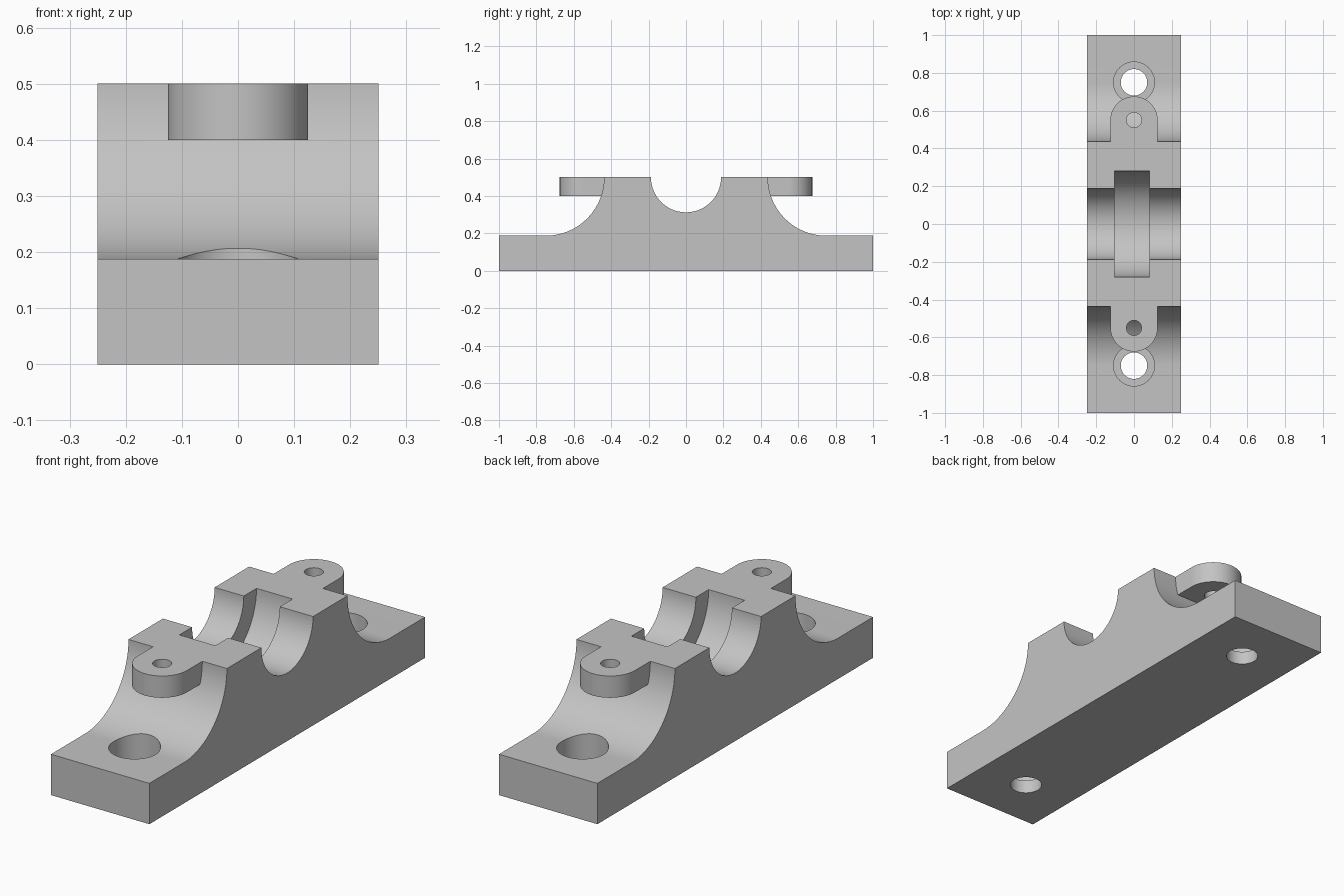
import bpy, bmesh, math
from mathutils import Vector, Matrix

cube = bpy.data.objects.get("Cube")
if cube:
    bpy.data.objects.remove(cube, do_unlink=True)

steel = bpy.data.materials.new("plain grey")
steel.use_nodes = True
GREY = (0.55, 0.55, 0.55, 1)
steel.diffuse_color = GREY
steel.node_tree.nodes["Principled BSDF"].inputs["Base Color"].default_value = GREY

HALF_W, TOP, BASE = 0.25, 0.5, 0.1875
BORE, FILLET, BOLT_Y = 0.1875, 0.3125, 0.75


def arc(cy, cz, r, start, end, n):
    """Points on an arc, angles in degrees."""
    angles = [math.radians(start + (end - start) * i / n) for i in range(n + 1)]
    return [(cy + r * math.cos(a), cz + r * math.sin(a)) for a in angles]


def extrude(name, points, direction):
    """Closed prism from a planar outline."""
    bm = bmesh.new()
    face = bm.faces.new([bm.verts.new(p) for p in points])
    new = bmesh.ops.extrude_face_region(bm, geom=[face])["geom"]
    verts = [g for g in new if isinstance(g, bmesh.types.BMVert)]
    bmesh.ops.translate(bm, verts=verts, vec=Vector(direction))
    bmesh.ops.recalc_face_normals(bm, faces=bm.faces)
    return to_object(name, bm)


def cylinder(name, r, low, high, centre=(0, 0), axis="Z"):
    """Cylinder from low to high along z at (x, y), or along x at (y, z)."""
    bm = bmesh.new()
    bmesh.ops.create_cone(bm, cap_ends=True, segments=96, radius1=r, radius2=r,
                          depth=high - low)
    mid = (low + high) / 2
    if axis == "X":
        m = Matrix.Translation((mid, *centre)) @ Matrix.Rotation(math.pi / 2, 4, "Y")
    else:
        m = Matrix.Translation((*centre, mid))
    bmesh.ops.transform(bm, matrix=m, verts=bm.verts)
    return to_object(name, bm)


def to_object(name, bm):
    mesh = bpy.data.meshes.new(name)
    bm.to_mesh(mesh)
    bm.free()
    mesh.materials.append(steel)
    obj = bpy.data.objects.new(name, mesh)
    bpy.context.collection.objects.link(obj)
    return obj


def combine(target, tool, operation):
    """Apply a boolean and discard the tool."""
    tool.hide_render = True
    mod = target.modifiers.new("cut", "BOOLEAN")
    mod.operation, mod.solver, mod.object = operation, "EXACT", tool
    bpy.context.view_layer.objects.active = target
    bpy.ops.object.modifier_apply(modifier=mod.name)
    bpy.data.objects.remove(tool, do_unlink=True)


# Block: side profile with concave shoulders and a half-round bore
side = [(1, 0), (1, BASE)] + arc(BOLT_Y, TOP, FILLET, 270, 180, 40)
bore = arc(0, TOP, BORE, 0, -180, 48)
other = [(-y, z) for y, z in reversed(side)]
block = extrude("bearing_block", [(-HALF_W, y, z) for y, z in side + bore + other],
                (2 * HALF_W, 0, 0))

# Wider ring groove inside the bore
combine(block, cylinder("groove_cutter", 0.28, -0.102, 0.081, (0, TOP), "X"), "DIFFERENCE")

for s in (1, -1):
    # Rounded ear level with the top, with a small through hole
    outline = [(0.125, 0.4)] + arc(0, 0.55, 0.125, 0, 180, 48) + [(-0.125, 0.4)]
    ear = extrude("cap_ear", [(x, s * y, 0.4) for x, y in outline], (0, 0, TOP - 0.4))
    combine(block, ear, "UNION")
    combine(block, cylinder("ear_hole_cutter", 0.04, 0.35, 0.6, (0, s * 0.55)), "DIFFERENCE")
    # Counterbored mounting hole in the foot
    centre = (0, s * BOLT_Y)
    combine(block, cylinder("counterbore_cutter", 0.108, 0.0625, 0.3, centre), "DIFFERENCE")
    combine(block, cylinder("bolt_hole_cutter", 0.07, -0.1, 0.3, centre), "DIFFERENCE")

# Smooth curved walls, crisp edges
bpy.ops.object.select_all(action="DESELECT")
block.select_set(True)
bpy.context.view_layer.objects.active = block
bpy.ops.object.shade_smooth_by_angle(angle=math.radians(25))
